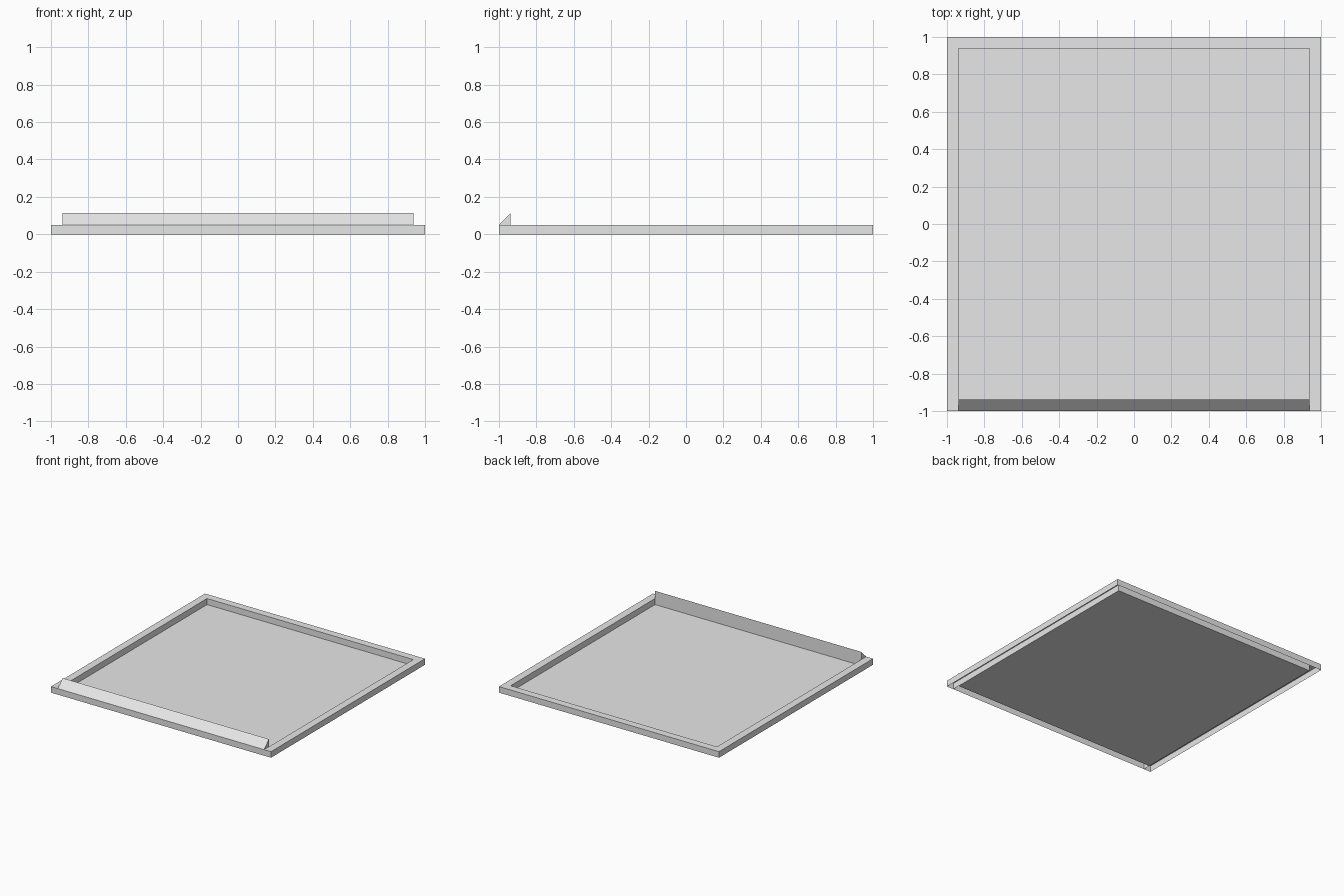
import bpy
import bmesh

cube = bpy.data.objects.get("Cube")
if cube:
    bpy.data.objects.remove(cube, do_unlink=True)

OUTER, INNER = 1.0, 0.9375
RIM, LIP = 0.05, 0.1125

grey = bpy.data.materials.new("light_grey")
grey.use_nodes = True
grey.diffuse_color = (0.8, 0.8, 0.8, 1)
grey.node_tree.nodes["Principled BSDF"].inputs["Base Color"].default_value = (0.8, 0.8, 0.8, 1)


def finish(name, bm):
    mesh = bpy.data.meshes.new(name)
    bm.to_mesh(mesh)
    bm.free()
    mesh.materials.append(grey)
    obj = bpy.data.objects.new(name, mesh)
    bpy.context.collection.objects.link(obj)


def square(bm, half, z):
    corners = ((-1, -1), (1, -1), (1, 1), (-1, 1))
    return [bm.verts.new((sx * half, sy * half, z)) for sx, sy in corners]


# Tray: outer wall, rim and inner wall swept round a square, open underneath
bm = bmesh.new()
profile = ((OUTER, 0), (OUTER, RIM), (INNER, RIM), (INNER, 0))
rings = [square(bm, half, z) for half, z in profile]
for a, b in zip(rings, rings[1:]):
    for i in range(4):
        j = (i + 1) % 4
        bm.faces.new((a[i], a[j], b[j], b[i]))
# Floor of the recess
bm.faces.new(rings[-1])

# Open the front rim where the hollow lip rises from it
for x in (-INNER, INNER):
    front_rim = [f for f in bm.faces
                 if f.calc_center_median().y < -INNER and f.calc_center_median().z > RIM * 0.9]
    geom = front_rim + list({e for f in front_rim for e in f.edges})
    geom += list({v for f in front_rim for v in f.verts})
    bmesh.ops.bisect_plane(bm, geom=geom, plane_co=(x, 0, 0), plane_no=(1, 0, 0))
opening = [f for f in bm.faces
           if f.calc_center_median().y < -INNER and f.calc_center_median().z > RIM * 0.9
           and abs(f.calc_center_median().x) < INNER / 2]
bmesh.ops.delete(bm, geom=opening, context="FACES_ONLY")
finish("tray", bm)

# Front lip: sloping face, upright back and end plates reaching down the channel
bm = bmesh.new()
section = ((-OUTER, 0), (-OUTER, RIM), (-INNER, LIP), (-INNER, RIM), (-INNER, 0))
left, right = [[bm.verts.new((x, y, z)) for y, z in section] for x in (INNER, -INNER)]
for i in (1, 2):
    bm.faces.new((right[i], left[i], left[i + 1], right[i + 1]))
bm.faces.new(left[::-1])
bm.faces.new(right)
finish("front_lip", bm)
